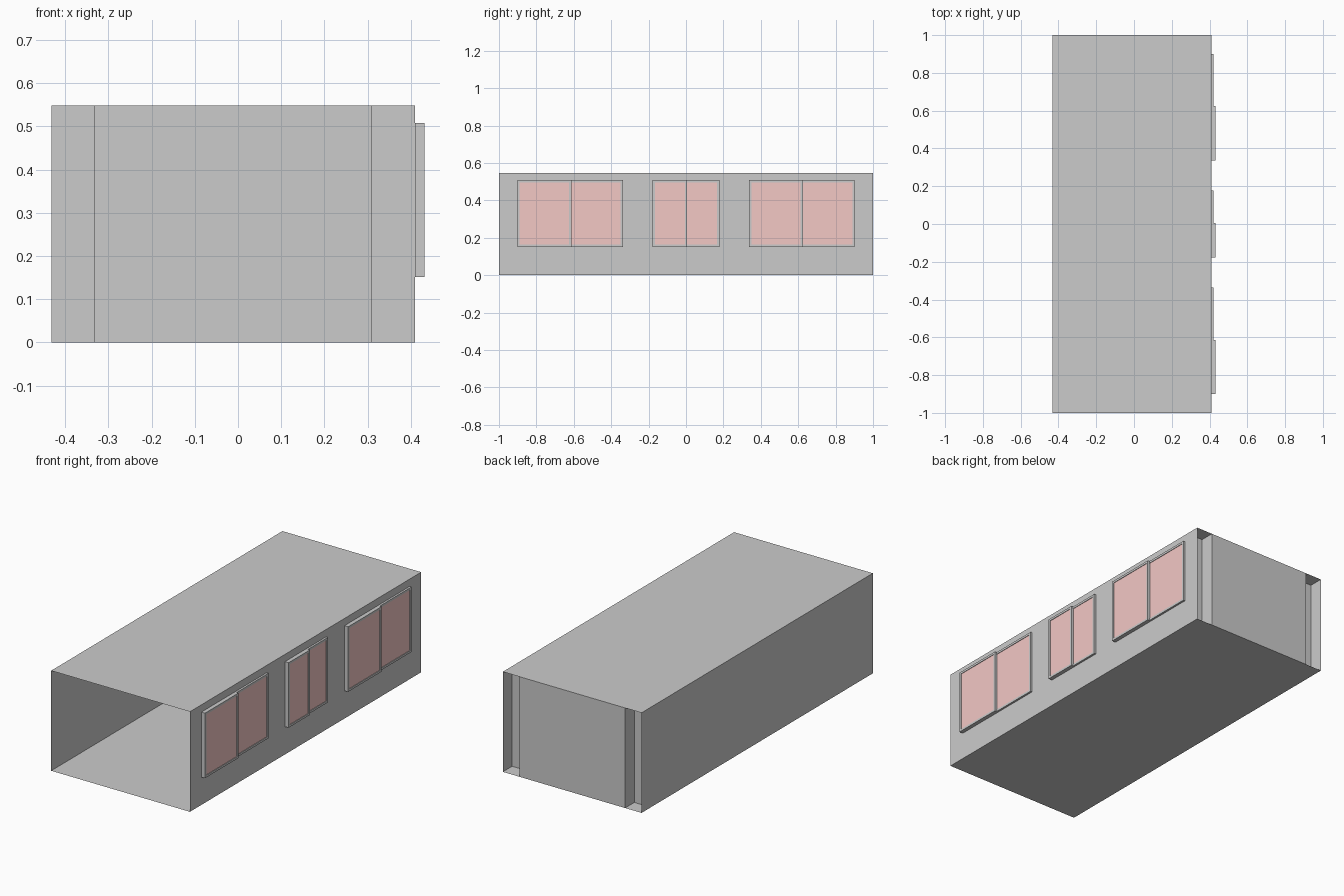
import bpy, bmesh

if "Cube" in bpy.data.objects:
    bpy.data.objects.remove(bpy.data.objects["Cube"])

X0, X1, H = -0.431, 0.409, 0.548      # room width limits and height
Z0, Z1, BAR = 0.152, 0.508, 0.012     # window heights, frame bar width

glass_mat = bpy.data.materials.new("pink_glass")
glass_mat.diffuse_color = (0.9, 0.58, 0.56, 1)
glass_mat.use_nodes = True
glass_mat.node_tree.nodes["Principled BSDF"].inputs["Base Color"].default_value = glass_mat.diffuse_color


def finish(name, bm, mat=None):
    me = bpy.data.meshes.new(name)
    bm.to_mesh(me)
    bm.free()
    ob = bpy.data.objects.new(name, me)
    bpy.context.collection.objects.link(ob)
    if mat:
        me.materials.append(mat)
    return ob


def wall_strip(bm, path):
    """Upright thin wall following a plan path."""
    low = [bm.verts.new((x, y, 0)) for x, y in path]
    high = [bm.verts.new((x, y, H)) for x, y in path]
    for i in range(len(path) - 1):
        bm.faces.new((low[i], low[i + 1], high[i + 1], high[i]))


def add_box(bm, lo, hi):
    vs = bmesh.ops.create_cube(bm, size=1)["verts"]
    for v in vs:
        v.co = [(a + b) / 2 + c * (b - a) for a, b, c in zip(lo, hi, v.co)]


# Floor and ceiling: thin sheets
for name, z in (("floor", 0), ("ceiling", H)):
    bm = bmesh.new()
    corners = [(X0, -1), (X1, -1), (X1, 1), (X0, 1)]
    if z == 0:
        corners.reverse()
    bm.faces.new([bm.verts.new((x, y, z)) for x, y in corners])
    finish(name, bm)

# Long side walls; the front end stays open
for name, path in (("left_wall", [(X0, 1), (X0, -1)]),
                   ("window_wall", [(X1, -1), (X1, 1)])):
    bm = bmesh.new()
    wall_strip(bm, path)
    finish(name, bm)

# Back wall with a recess at each corner
D, W = 0.92, 0.1
bm = bmesh.new()
wall_strip(bm, [(X1, D), (X1 - W, D), (X1 - W, 1),
                (X0 + W, 1), (X0 + W, D), (X0, D)])
finish("back_wall", bm)


def sash(name, y0, y1, x_out):
    # Four frame bars with a glass pane near the outer face
    bm = bmesh.new()
    for a, b in ((y0, y0 + BAR), (y1 - BAR, y1)):
        add_box(bm, (X1, a, Z0 + BAR), (x_out, b, Z1 - BAR))
    for a, b in ((Z0, Z0 + BAR), (Z1 - BAR, Z1)):
        add_box(bm, (X1, y0, a), (x_out, y1, b))
    finish(name + "_frame", bm)
    bm = bmesh.new()
    add_box(bm, (x_out - 0.007, y0 + BAR, Z0 + BAR),
            (x_out - 0.003, y1 - BAR, Z1 - BAR))
    finish(name + "_glass", bm, glass_mat)


# Three sliding windows, the front sash standing further out
for name, mid, half in (("front_window", -0.619, 0.282),
                        ("middle_window", 0, 0.178),
                        ("rear_window", 0.619, 0.282)):
    sash(name + "_outer_sash", mid - half, mid + BAR / 2, 0.431)
    sash(name + "_inner_sash", mid - BAR / 2, mid + half, 0.420)
